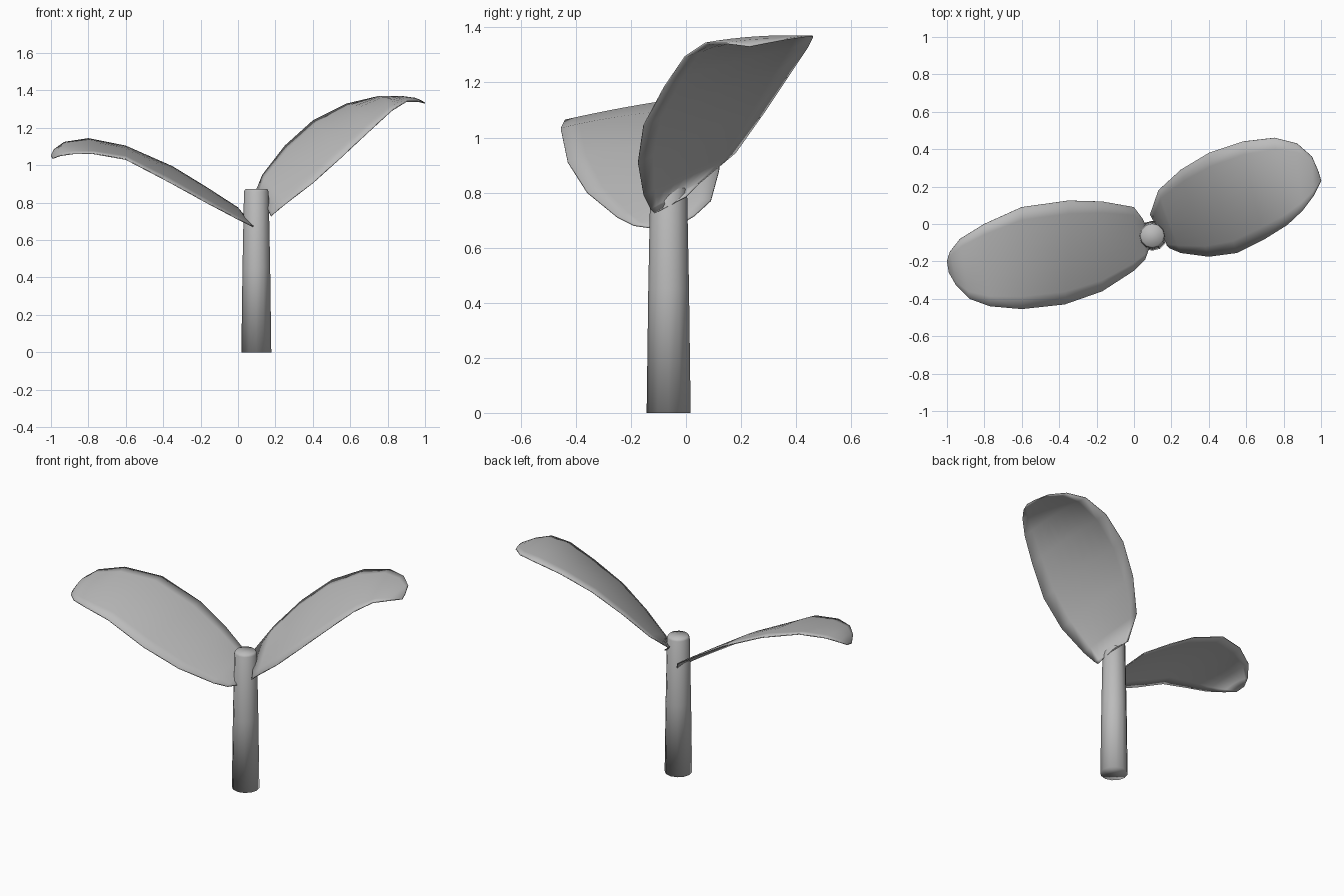
import bpy, bmesh
from mathutils import Vector

if "Cube" in bpy.data.objects:
    bpy.data.objects.remove(bpy.data.objects["Cube"])

grey = bpy.data.materials.new("plain_grey")
grey.diffuse_color = (0.5, 0.5, 0.5, 1)
grey.use_nodes = True
grey.node_tree.nodes["Principled BSDF"].inputs["Base Color"].default_value = grey.diffuse_color


def finish(name, bm, angle):
    me = bpy.data.meshes.new(name)
    bmesh.ops.recalc_face_normals(bm, faces=bm.faces)
    bm.to_mesh(me)
    bm.free()
    ob = bpy.data.objects.new(name, me)
    bpy.context.collection.objects.link(ob)
    me.materials.append(grey)
    bpy.ops.object.select_all(action='DESELECT')
    ob.select_set(True)
    bpy.context.view_layer.objects.active = ob
    bpy.ops.object.shade_smooth_by_angle(angle=angle)
    return ob


def leaf(name, stations, up, seg=8, thick=0.006):
    """Thin arched blade lofted through (front edge, back edge, bulge) stations."""
    bm = bmesh.new()
    up = Vector(up).normalized()
    layers = []
    for off in (0, -thick):
        rows = []
        for f, b, h in stations:
            f, b = Vector(f), Vector(b)
            row = []
            for i in range(seg + 1):
                u = i / seg
                arch = 4 * u * (1 - u)
                row.append(bm.verts.new(f.lerp(b, u) + up * (h * arch + off)))
            rows.append(row)
        layers.append(rows)
    n = len(stations)
    for rows in layers:
        for j in range(n - 1):
            for i in range(seg):
                bm.faces.new((rows[j][i], rows[j][i + 1], rows[j + 1][i + 1], rows[j + 1][i]))
    # rim joining the upper and lower skins
    loops = [[r[0] for r in rows] + rows[-1][1:] + [r[-1] for r in rows[-2::-1]] + rows[0][-2:0:-1]
             for rows in layers]
    top, low = loops
    for k in range(len(top)):
        m = (k + 1) % len(top)
        bm.faces.new((top[k], top[m], low[m], low[k]))
    return finish(name, bm, 3.1)


# left leaf, lower and nearly level across
leaf("left_leaf", [
    ((.085, -.12, .675), (.07, -.02, .69), 0),
    ((.06, -.19, .685), (.045, .03, .72), .005),
    ((0, -.25, .715), (0, .09, .775), .01),
    ((-.17, -.36, .805), (-.17, .12, .885), .015),
    ((-.37, -.43, .915), (-.35, .125, .995), .02),
    ((-.6, -.455, 1.035), (-.6, .09, 1.105), .015),
    ((-.77, -.44, 1.065), (-.8, 0, 1.145), .005),
    ((-.88, -.40, 1.065), (-.93, -.08, 1.125), .01),
    ((-.95, -.33, 1.055), (-.985, -.15, 1.085), .015),
    ((-.99, -.26, 1.04), (-1, -.2, 1.055), 0),
], (.1, -.1, 1))

# right leaf, higher and tilted towards the front
leaf("right_leaf", [
    ((.175, -.115, .73), (.15, 0, .79), 0),
    ((.19, -.13, .745), (.085, .05, .84), .005),
    ((.25, -.155, .795), (.13, .18, .95), .01),
    ((.4, -.175, .91), (.25, .29, 1.105), .02),
    ((.55, -.155, 1.045), (.4, .38, 1.24), .025),
    ((.7, -.08, 1.185), (.58, .44, 1.33), .025),
    ((.82, -.005, 1.295), (.75, .46, 1.37), .025),
    ((.9, .07, 1.345), (.87, .43, 1.37), .01),
    ((.96, .15, 1.345), (.95, .36, 1.36), .005),
    ((1, .23, 1.335), (.985, .28, 1.345), 0),
], (-.25, -.25, 1))

# tapered stem with a softened top rim
bm = bmesh.new()
sides = 12
profile = [(.08, 0), (.074, .45), (.066, .86), (.058, .873)]
rings = []
for r, z in profile:
    ring = bmesh.ops.create_circle(bm, segments=sides, radius=r)['verts']
    bmesh.ops.translate(bm, verts=ring, vec=(.098, -.063, z))
    rings.append(ring)
for a, b in zip(rings, rings[1:]):
    for i in range(sides):
        k = (i + 1) % sides
        bm.faces.new((a[i], a[k], b[k], b[i]))
bm.faces.new(rings[0])
bm.faces.new(rings[-1])
finish("stem", bm, 3.1)
